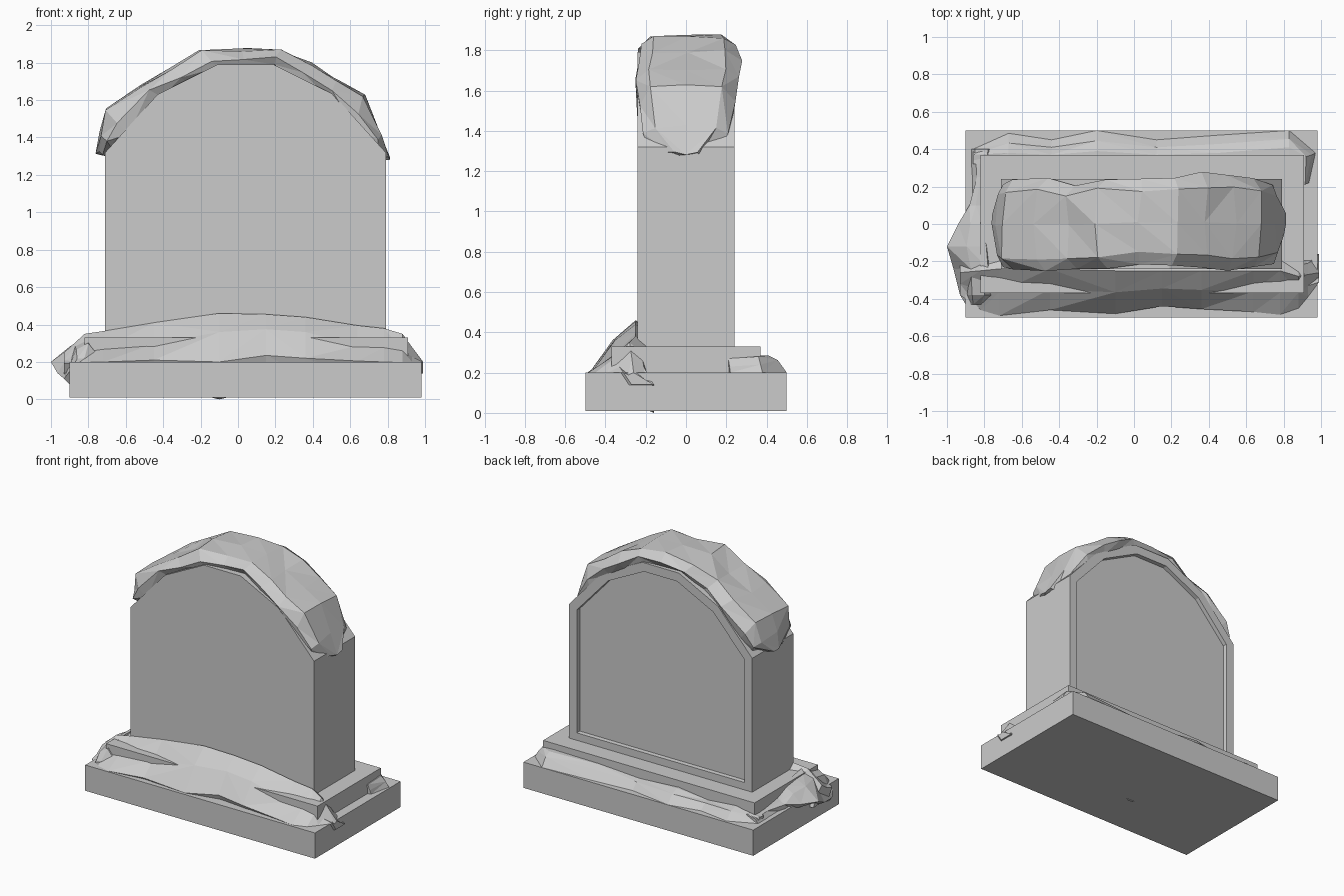
import bpy, bmesh, random
from mathutils import Vector

random.seed(4)


def finish(bm, name):
    bmesh.ops.recalc_face_normals(bm, faces=bm.faces[:])
    me = bpy.data.meshes.new(name)
    bm.to_mesh(me)
    bm.free()
    ob = bpy.data.objects.new(name, me)
    bpy.context.collection.objects.link(ob)
    return ob


def box(name, lo, hi):
    bm = bmesh.new()
    bmesh.ops.create_cube(bm, size=1)
    for v in bm.verts:
        v.co = Vector([(a + b) / 2 + c * (b - a) for a, b, c in zip(lo, hi, v.co)])
    return finish(bm, name)


def loft(name, rings, jitter=0.0):
    """Skin closed rings into a faceted, capped snow lump."""
    bm = bmesh.new()
    rows = []
    for ring in rings:
        rows.append([bm.verts.new([c + random.uniform(-jitter, jitter) for c in p]) for p in ring])
    n = len(rows[0])
    for a, b in zip(rows, rows[1:]):
        for i in range(n):
            j = (i + 1) % n
            quad = (a[i], a[j], b[j], b[i])
            k = random.randint(0, 1)          # random diagonal gives irregular facets
            bm.faces.new((quad[k], quad[k + 1], quad[k + 2]))
            bm.faces.new((quad[k], quad[k + 2], quad[(k + 3) % 4]))
    bm.faces.new(rows[0])
    bm.faces.new(rows[-1])
    bmesh.ops.triangulate(bm, faces=[f for f in bm.faces if len(f.verts) > 3])
    return finish(bm, name)


# Stepped plinth
box("plinth", (-0.9, -0.5, 0.01), (0.98, 0.5, 0.2))
box("step", (-0.82, -0.37, 0.19), (0.91, 0.37, 0.33))

# Arched slab with a recessed back panel
cx = 0.04
half = [(0.75, 0.32), (0.75, 1.32), (0.47, 1.63), (0.15, 1.79)]
profile = [(cx + x, z) for x, z in half] + [(cx - x, z) for x, z in reversed(half)]
bm = bmesh.new()
front = bm.faces.new([bm.verts.new((x, -0.24, z)) for x, z in profile])
ext = bmesh.ops.extrude_face_region(bm, geom=[front], use_keep_orig=True)
bmesh.ops.translate(bm, verts=[g for g in ext["geom"] if isinstance(g, bmesh.types.BMVert)],
                    vec=(0, 0.48, 0))
bmesh.ops.recalc_face_normals(bm, faces=bm.faces[:])
back = max(bm.faces, key=lambda f: f.calc_center_median().y)
bmesh.ops.inset_region(bm, faces=[back], thickness=0.065, use_even_offset=True)
bmesh.ops.inset_region(bm, faces=[back], thickness=0.003, depth=-0.03, use_even_offset=True)
finish(bm, "headstone")

# Snow cap: arch point, outer point, front and back reach
cap = [((-0.69, 1.30), (-0.755, 1.32), 0.08, 0.08),
       ((-0.69, 1.35), (-0.74, 1.42), 0.22, 0.21),
       ((-0.60, 1.44), (-0.705, 1.56), 0.25, 0.235),
       ((-0.42, 1.63), (-0.53, 1.675), 0.245, 0.235),
       ((-0.28, 1.70), (-0.36, 1.77), 0.235, 0.21),
       ((-0.11, 1.79), (-0.20, 1.86), 0.23, 0.24),
       ((0.04, 1.79), (0.03, 1.875), 0.21, 0.235),
       ((0.19, 1.79), (0.23, 1.875), 0.225, 0.235),
       ((0.33, 1.71), (0.39, 1.80), 0.235, 0.27),
       ((0.48, 1.63), (0.54, 1.71), 0.25, 0.255),
       ((0.62, 1.48), (0.68, 1.62), 0.24, 0.25),
       ((0.74, 1.36), (0.76, 1.43), 0.21, 0.2),
       ((0.76, 1.28), (0.81, 1.29), 0.09, 0.08)]
section = [(-0.9, -0.12), (-1.0, 0.4), (-0.75, 0.93), (0.0, 1.0), (0.75, 0.93), (1.0, 0.4), (0.9, -0.12)]
rings = []
for (bx, bz), (ox, oz), f, b in cap:
    rings.append([(bx + (ox - bx) * t, (f if s < 0 else b) * s, bz + (oz - bz) * t)
                  for s, t in section])
loft("snow_cap", rings, 0.012)

# Front drift: x, outer y, outer z, crest y, crest z, underside z
drift = [(-0.93, -0.38, 0.19, -0.26, 0.25, 0.12),
         (-0.82, -0.46, 0.20, -0.25, 0.35, 0.12),
         (-0.72, -0.49, 0.20, -0.24, 0.365, 0.12),
         (-0.45, -0.46, 0.21, -0.24, 0.41, 0.08),
         (-0.10, -0.48, 0.20, -0.25, 0.46, -0.0),
         (0.15, -0.44, 0.235, -0.25, 0.455, 0.06),
         (0.36, -0.455, 0.22, -0.25, 0.44, 0.12),
         (0.64, -0.47, 0.205, -0.25, 0.395, 0.12),
         (0.78, -0.485, 0.20, -0.25, 0.38, 0.12),
         (0.88, -0.45, 0.20, -0.28, 0.35, 0.12),
         (0.93, -0.39, 0.20, -0.27, 0.28, 0.12),
         (0.99, -0.31, 0.20, -0.26, 0.20, 0.14)]
rings = []
for x, oy, oz, cy, cz, uz in drift:
    bulge = 0.03 if abs(x) < 0.4 else -0.012
    rings.append([(x, oy, oz), (x, (oy + cy) / 2, (oz + cz) / 2 + bulge), (x, cy, cz),
                  (x, cy + 0.06, cz - 0.05), (x, -0.16, uz), (x, oy + 0.04, max(uz, 0.13))])
loft("snow_front_drift", rings)

# Side drift hanging over the left edge: y, outer x, low z, crest x, crest z
side = [(-0.43, -0.90, 0.10, -0.82, 0.22), (-0.38, -0.93, 0.06, -0.80, 0.30),
        (-0.24, -0.965, 0.09, -0.78, 0.345), (-0.12, -1.0, 0.15, -0.79, 0.335),
        (0.00, -0.94, 0.16, -0.81, 0.31), (0.10, -0.88, 0.18, -0.81, 0.27),
        (0.25, -0.84, 0.18, -0.80, 0.26), (0.40, -0.85, 0.18, -0.78, 0.25)]
rings = [[(-0.88, y, lz), (ox, y, lz + 0.05), ((ox + x) / 2, y, 0.6 * z + 0.085),
          (x, y, z), (-0.72, y, 0.2)] for y, ox, lz, x, z in side]
loft("snow_left_drift", rings)

# Back drift: x, outer y, crest y, crest z
rear = [(-0.86, 0.40, 0.34, 0.23), (-0.67, 0.485, 0.38, 0.27), (-0.44, 0.45, 0.37, 0.25),
        (-0.20, 0.50, 0.39, 0.28), (0.12, 0.45, 0.37, 0.26), (0.45, 0.475, 0.38, 0.28),
        (0.83, 0.50, 0.41, 0.285)]
rings = [[(x, oy, 0.2), (x, (oy + y) / 2, (0.2 + z) / 2 + 0.02), (x, y, z),
          (x, 0.32, z), (x, 0.32, 0.17)] for x, oy, y, z in rear]
# turn the back right corner
rings.append([(0.97, 0.38, 0.2), (0.95, 0.37, 0.24), (0.92, 0.36, 0.28), (0.87, 0.31, 0.28), (0.87, 0.31, 0.17)])
rings.append([(0.935, 0.22, 0.2), (0.93, 0.22, 0.23), (0.915, 0.21, 0.27), (0.88, 0.21, 0.27), (0.88, 0.21, 0.17)])
loft("snow_back_drift", rings)
